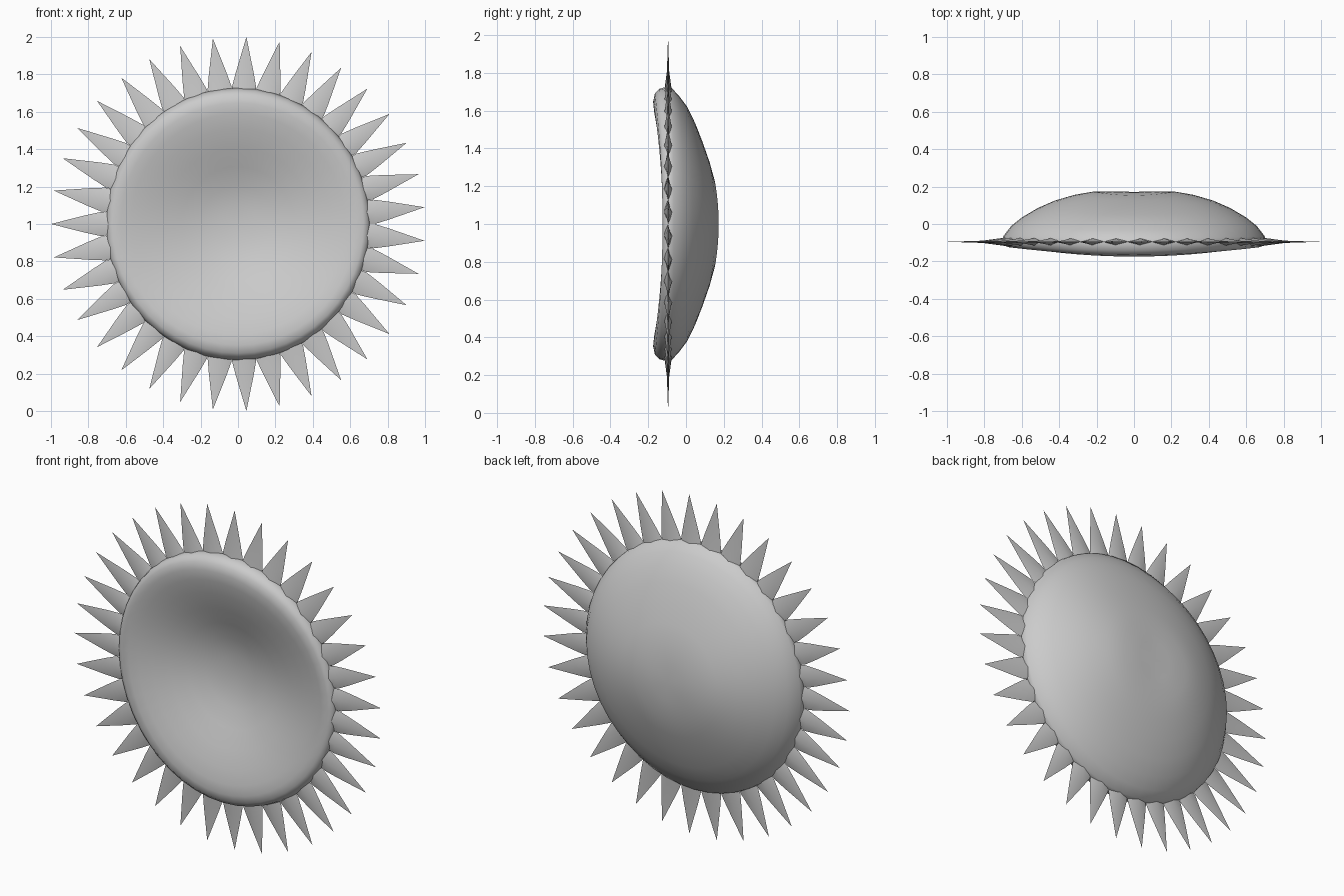
import bpy, bmesh, math

if "Cube" in bpy.data.objects:
    bpy.data.objects.remove(bpy.data.objects["Cube"])

RX, RZ, CZ = 0.705, 0.727, 1.0
SEGS, PETALS = 48, 35

# (radius fraction, y along x axis, y along z axis), centre of front round to centre of back
PROFILE = [
    (0.14, -0.012, -0.012), (0.28, -0.025, -0.035), (0.42, -0.048, -0.072),
    (0.56, -0.072, -0.115), (0.70, -0.096, -0.148), (0.81, -0.112, -0.168),
    (0.89, -0.122, -0.174), (0.95, -0.124, -0.165), (0.985, -0.115, -0.14),
    (1.0, -0.092, -0.10), (0.99, -0.065, -0.075), (0.93, -0.01, -0.035),
    (0.85, 0.035, 0.008), (0.73, 0.085, 0.05), (0.60, 0.125, 0.087),
    (0.45, 0.156, 0.125), (0.31, 0.173, 0.153), (0.15, 0.173, 0.168),
]


def finish(bm, name, angle):
    bmesh.ops.recalc_face_normals(bm, faces=bm.faces[:])
    mesh = bpy.data.meshes.new(name)
    bm.to_mesh(mesh)
    bm.free()
    ob = bpy.data.objects.new(name, mesh)
    bpy.context.collection.objects.link(ob)
    bpy.ops.object.select_all(action='DESELECT')
    ob.select_set(True)
    bpy.context.view_layer.objects.active = ob
    bpy.ops.object.shade_smooth_by_angle(angle=math.radians(angle))
    return ob


# Flower head: dished front with a raised lip, domed back
bm = bmesh.new()
rings = []
for f, yx, yz in PROFILE:
    ring = []
    for i in range(SEGS):
        a = math.tau * i / SEGS
        c, s = math.cos(a), math.sin(a)
        ring.append(bm.verts.new((RX * f * c, yx * c * c + yz * s * s, CZ + RZ * f * s)))
    rings.append(ring)
for r0, r1 in zip(rings, rings[1:]):
    for i in range(SEGS):
        j = (i + 1) % SEGS
        bm.faces.new((r0[i], r0[j], r1[j], r1[i]))
for ring, y in ((rings[0], -0.008), (rings[-1], 0.172)):
    tip = bm.verts.new((0, y, CZ))
    for i in range(SEGS):
        bm.faces.new((ring[i], ring[(i + 1) % SEGS], tip))
finish(bm, "flower_head", 80)

# Petals: flat pointed blades, thicker at the base
bm = bmesh.new()
half = math.pi / PETALS


def petal_point(r, a, y):
    return bm.verts.new((r * math.cos(a), y, CZ + r * math.sin(a)))


for k in range(PETALS):
    a = math.pi + math.tau * k / PETALS
    tip = petal_point(1.0, a, -0.095)
    sections = []
    for r, w, t in ((0.67, 1.0, 0.025), (0.735, 0.98, 0.016), (0.81, 0.66, 0.006)):
        sections.append([petal_point(r, a - half * w, -0.095),
                         petal_point(r, a, -0.095 - t),
                         petal_point(r, a + half * w, -0.095),
                         petal_point(r, a, -0.095 + t)])
    for s0, s1 in zip(sections, sections[1:]):
        for i in range(4):
            j = (i + 1) % 4
            bm.faces.new((s0[i], s0[j], s1[j], s1[i]))
    for i in range(4):
        bm.faces.new((sections[-1][i], sections[-1][(i + 1) % 4], tip))
    bm.faces.new(sections[0])
finish(bm, "petals", 60)
